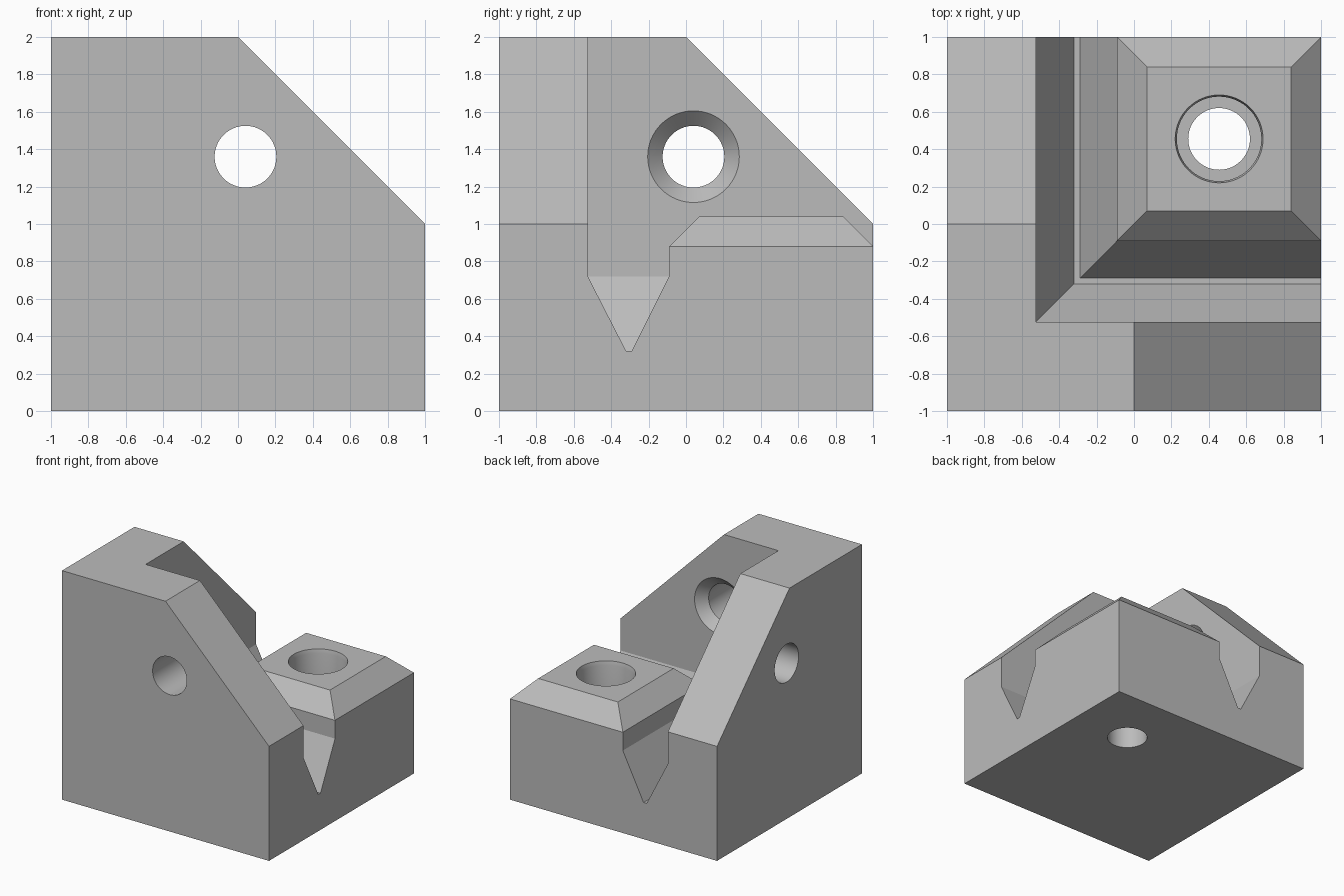
import bpy
import bmesh
import math
from mathutils import Vector

if "Cube" in bpy.data.objects:
    bpy.data.objects.remove(bpy.data.objects["Cube"])

grey = bpy.data.materials.new("light grey")
grey.use_nodes = True
grey.diffuse_color = (0.5, 0.5, 0.5, 1)
grey.node_tree.nodes["Principled BSDF"].inputs["Base Color"].default_value = (0.5, 0.5, 0.5, 1)


def make_object(name, bm):
    bmesh.ops.recalc_face_normals(bm, faces=bm.faces)
    mesh = bpy.data.meshes.new(name)
    bm.to_mesh(mesh)
    bm.free()
    mesh.materials.append(grey)
    obj = bpy.data.objects.new(name, mesh)
    bpy.context.collection.objects.link(obj)
    return obj


def loft(name, rings):
    """Closed solid through rings of equal point count."""
    bm = bmesh.new()
    loops = [[bm.verts.new(p) for p in ring] for ring in rings]
    n = len(loops[0])
    for a, b in zip(loops, loops[1:]):
        for i in range(n):
            j = (i + 1) % n
            bm.faces.new((a[i], a[j], b[j], b[i]))
    bm.faces.new(loops[0])
    bm.faces.new(loops[-1])
    return make_object(name, bm)


def square_loft(name, levels):
    """Levels are (low, high, z) squares along the x = y diagonal."""
    return loft(name, [[(a, a, z), (b, a, z), (b, b, z), (a, b, z)] for a, b, z in levels])


def bore(name, origin, axis, profile, sides=64):
    """Turned cutter with a (radius, distance) profile along an axis."""
    turn = Vector(axis).to_track_quat('Z', 'Y')
    steps = [2 * math.pi * i / sides for i in range(sides)]
    return loft(name, [[Vector(origin) + turn @ Vector((r * math.cos(t), r * math.sin(t), h))
                        for t in steps] for r, h in profile])


def carve(target, tool):
    tool.hide_render = True
    mod = target.modifiers.new("cut", 'BOOLEAN')
    mod.operation = 'DIFFERENCE'
    mod.solver = 'EXACT'
    mod.object = tool
    bpy.context.view_layer.update()
    graph = bpy.context.evaluated_depsgraph_get()
    mesh = bpy.data.meshes.new_from_object(target.evaluated_get(graph))
    target.modifiers.clear()
    target.data = mesh
    bpy.data.objects.remove(tool)


# Block with the two sloping wall ends
bm = bmesh.new()
bmesh.ops.create_cube(bm, size=2)
bmesh.ops.translate(bm, verts=bm.verts, vec=(0, 0, 1))
for point, normal in (((1, 0, 1), (1, 0, 1)), ((0, 1, 1), (0, 1, 1))):
    cut = bmesh.ops.bisect_plane(bm, geom=bm.verts[:] + bm.edges[:] + bm.faces[:],
                                 plane_co=point, plane_no=normal, clear_outer=True)
    edges = [e for e in cut["geom_cut"] if isinstance(e, bmesh.types.BMEdge)]
    bmesh.ops.contextual_create(bm, geom=edges)
bracket = make_object("corner_bracket", bm)

# Inner cavity with a V groove around the raised pad
wall = -0.525
cavity = square_loft("cavity_cutter", [(-0.32, 1.1, 0.32), (wall, 1.1, 0.72), (wall, 1.1, 2.2)])
pad = square_loft("pad_core", [(-0.35, 1.16, 0.2), (-0.29, 1.16, 0.32), (-0.09, 1.16, 0.72),
                               (-0.09, 1, 0.88), (0.07, 0.84, 1.04)])
carve(cavity, pad)
carve(bracket, cavity)

# Countersunk holes through both walls
countersink = [(0.165, -1.2), (0.165, wall - 0.08), (0.245, wall), (0.27, wall + 0.025)]
carve(bracket, bore("front_hole", (0.04, 0, 1.36), (0, 1, 0), countersink))
carve(bracket, bore("side_hole", (0, 0.04, 1.36), (1, 0, 0), countersink))

# Counterbored hole down through the pad
carve(bracket, bore("pad_hole", (0.455, 0.455, 0), (0, 0, 1),
                    [(0.165, -0.2), (0.165, 0.48), (0.226, 0.48), (0.226, 1.005),
                     (0.235, 1.04), (0.24, 1.06)]))

bpy.ops.object.select_all(action='DESELECT')
bracket.select_set(True)
bpy.context.view_layer.objects.active = bracket
bpy.ops.object.shade_smooth_by_angle(angle=math.radians(20))
